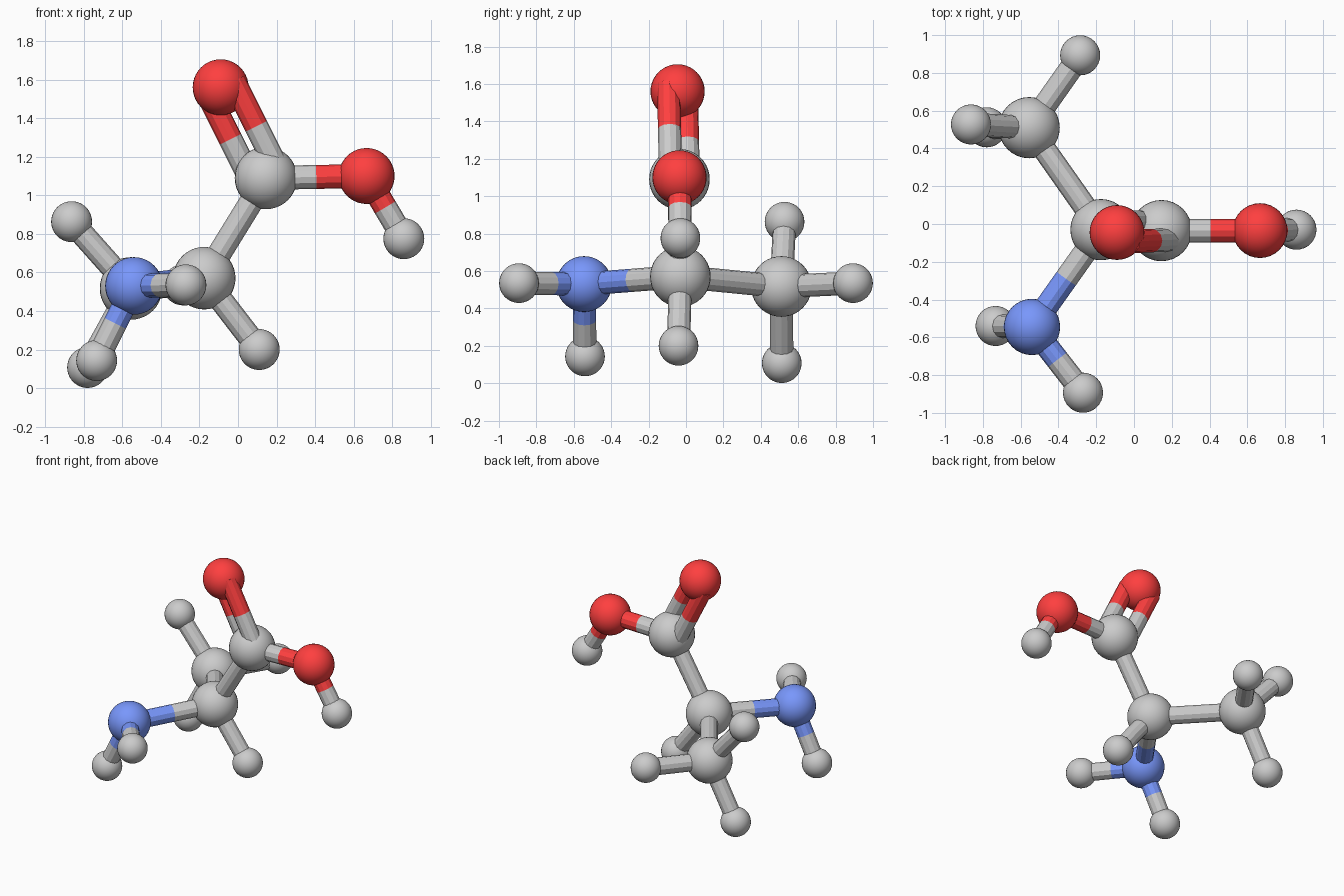
import bpy
from mathutils import Vector

if "Cube" in bpy.data.objects:
    bpy.data.objects.remove(bpy.data.objects["Cube"])

BOND_R = 0.062


def material(name, color):
    m = bpy.data.materials.new(name)
    m.diffuse_color = color
    m.use_nodes = True
    m.node_tree.nodes["Principled BSDF"].inputs["Base Color"].default_value = m.diffuse_color
    return m


# element: (sphere radius, material)
ELEMENTS = {
    "H": (0.106, None),
    "C": (0.162, None),
    "N": (0.149, material("blue", (0.19, 0.31, 0.97, 1))),
    "O": (0.145, material("red", (1.0, 0.05, 0.05, 1))),
}

# atom: (element, position)
ATOMS = {
    "alpha_carbon": ("C", (-0.175, -0.03, 0.57)),
    "alpha_hydrogen": ("H", (0.11, -0.04, 0.20)),
    "acid_carbon": ("C", (0.145, -0.035, 1.09)),
    "double_oxygen": ("O", (-0.09, -0.045, 1.56)),
    "hydroxyl_oxygen": ("O", (0.667, -0.035, 1.10)),
    "hydroxyl_hydrogen": ("H", (0.86, -0.03, 0.775)),
    "nitrogen": ("N", (-0.54, -0.545, 0.53)),
    "amine_hydrogen_front": ("H", (-0.27, -0.893, 0.535)),
    "amine_hydrogen_low": ("H", (-0.733, -0.54, 0.143)),
    "methyl_carbon": ("C", (-0.555, 0.51, 0.517)),
    "methyl_hydrogen_back": ("H", (-0.285, 0.893, 0.535)),
    "methyl_hydrogen_top": ("H", (-0.863, 0.527, 0.863)),
    "methyl_hydrogen_low": ("H", (-0.78, 0.512, 0.107)),
}

BONDS = [
    ("alpha_carbon", "alpha_hydrogen"),
    ("alpha_carbon", "acid_carbon"),
    ("alpha_carbon", "nitrogen"),
    ("alpha_carbon", "methyl_carbon"),
    ("acid_carbon", "hydroxyl_oxygen"),
    ("hydroxyl_oxygen", "hydroxyl_hydrogen"),
    ("nitrogen", "amine_hydrogen_front"),
    ("nitrogen", "amine_hydrogen_low"),
    ("methyl_carbon", "methyl_hydrogen_back"),
    ("methyl_carbon", "methyl_hydrogen_top"),
    ("methyl_carbon", "methyl_hydrogen_low"),
]


def finish(name, mat):
    ob = bpy.context.object
    ob.name = name
    if mat:
        ob.data.materials.append(mat)


def half_bond(name, start, end, mat):
    d = end - start
    bpy.ops.mesh.primitive_cylinder_add(
        vertices=12, radius=BOND_R, depth=d.length, location=(start + end) / 2,
        rotation=d.to_track_quat('Z', 'Y').to_euler())
    finish(name, mat)


def bond(a, b, offset=Vector(), suffix=""):
    # each half takes the colour of its own atom
    pa, pb = (Vector(ATOMS[k][1]) + offset for k in (a, b))
    mid = (pa + pb) / 2
    for k, p in ((a, pa), (b, pb)):
        other = b if k == a else a
        half_bond(f"bond_{k}_to_{other}{suffix}", p, mid, ELEMENTS[ATOMS[k][0]][1])


# atoms
for name, (element, pos) in ATOMS.items():
    radius, mat = ELEMENTS[element]
    bpy.ops.mesh.primitive_uv_sphere_add(segments=32, ring_count=20,
                                         radius=radius, location=pos)
    bpy.ops.object.shade_smooth()
    finish(name, mat)

# single bonds
for a, b in BONDS:
    bond(a, b)

# double bond: two parallel rods either side of the axis
axis = (Vector(ATOMS["double_oxygen"][1]) - Vector(ATOMS["acid_carbon"][1])).normalized()
side = Vector((0, 1, 0)).cross(axis).normalized()
shift = side * 0.075 + Vector((0, -0.048, 0))
bond("acid_carbon", "double_oxygen", shift, "_front")
bond("acid_carbon", "double_oxygen", -shift, "_back")
